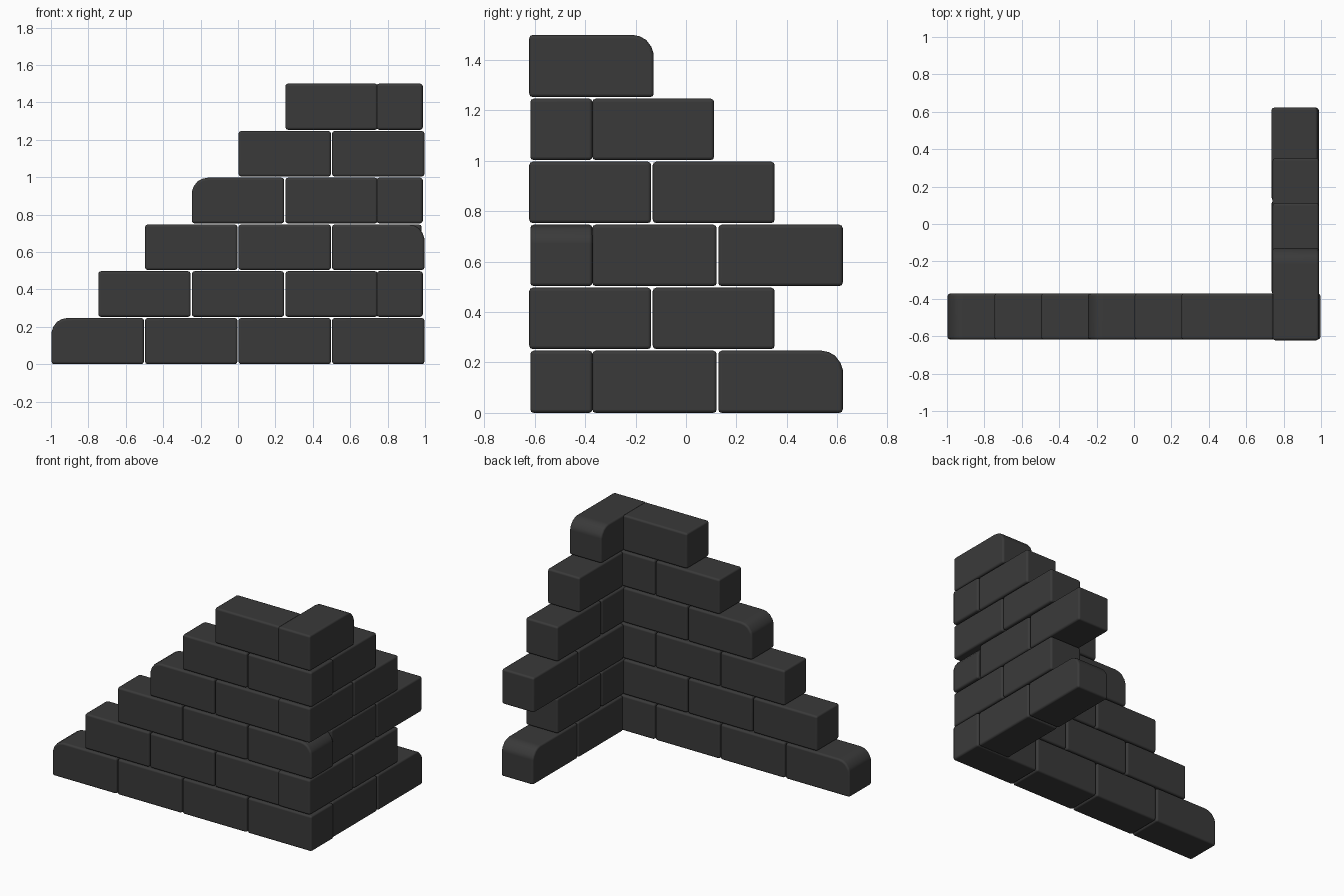
import bpy, bmesh, math
from mathutils import Matrix

cube = bpy.data.objects.get("Cube")
if cube:
    bpy.data.objects.remove(cube, do_unlink=True)

stone = bpy.data.materials.new("charcoal_stone")
stone.use_nodes = True
colour = (0.042, 0.042, 0.042, 1)
stone.diffuse_color = colour
stone.node_tree.nodes["Principled BSDF"].inputs["Base Color"].default_value = colour

HEIGHT, DEPTH, GAP = 0.25, 0.247, 0.003
# Worn upper corner: distance in from the end, distance down from the top
WORN = [(0, 0.075), (0.009, 0.048), (0.03, 0.02), (0.055, 0.006), (0.085, 0)]


def brick(name, start, end, row, matrix, worn=None):
    """Extrude a side profile along +y, bevel it and place it in its wing."""
    a, b = start + GAP, end - GAP
    z0, z1 = row * HEIGHT + (GAP if row else 0), (row + 1) * HEIGHT - (0 if row == 5 else GAP)
    left = [(a + u, z1 - d) for u, d in WORN] if worn == "start" else [(a, z1)]
    right = [(b - u, z1 - d) for u, d in reversed(WORN)] if worn == "end" else [(b, z1)]
    profile = [(a, z0)] + left + right + [(b, z0)]

    bm = bmesh.new()
    face = bm.faces.new([bm.verts.new((x, 0, z)) for x, z in profile])
    ext = bmesh.ops.extrude_face_region(bm, geom=[face])
    verts = [g for g in ext["geom"] if isinstance(g, bmesh.types.BMVert)]
    bmesh.ops.translate(bm, verts=verts, vec=(0, DEPTH, 0))
    bmesh.ops.recalc_face_normals(bm, faces=bm.faces)
    edges = [e for e in bm.edges if e.calc_face_angle(0) > math.radians(50)]
    bmesh.ops.bevel(bm, geom=edges, offset=0.014, segments=2, profile=0.5,
                    affect="EDGES", clamp_overlap=True)
    bm.transform(matrix)
    bmesh.ops.recalc_face_normals(bm, faces=bm.faces)
    for f in bm.faces:
        f.smooth = True
    mesh = bpy.data.meshes.new(name)
    bm.to_mesh(mesh)
    bm.free()
    mesh.materials.append(stone)
    ob = bpy.data.objects.new(name, mesh)
    bpy.context.collection.objects.link(ob)
    ob.modifiers.new("even_shading", "WEIGHTED_NORMAL").weight = 80


# Each course: front start, front count, side start, side count, worn bricks
courses = [
    (-1.00, 4, -0.375, 2, {("front", 0): "start", ("side", 1): "end"}),
    (-0.75, 3, -0.625, 2, {}),
    (-0.50, 3, -0.375, 2, {("front", 2): "end"}),
    (-0.25, 2, -0.625, 2, {("front", 0): "start"}),
    (0.00, 2, -0.375, 1, {}),
    (0.25, 1, -0.625, 1, {("side", 0): "end"}),
]
front_place = Matrix.Translation((0, -0.618, 0))

for row, (fx, fn, sy, sn, worn) in enumerate(courses):
    # Side wing runs along +y, with its outer face near the right-hand limit
    outer = 0.982 if row == 2 else 0.988
    side_place = Matrix.Translation((outer, 0, 0)) @ Matrix.Rotation(math.pi / 2, 4, "Z")
    for i in range(fn):
        brick(f"front_brick_{row}_{i}", fx + i * 0.5, fx + (i + 1) * 0.5, row,
              front_place, worn.get(("front", i)))
    length = 0.5 if row in (0, 2, 5) else 0.49
    for i in range(sn):
        brick(f"side_brick_{row}_{i}", sy + i * length, sy + (i + 1) * length, row,
              side_place, worn.get(("side", i)))
